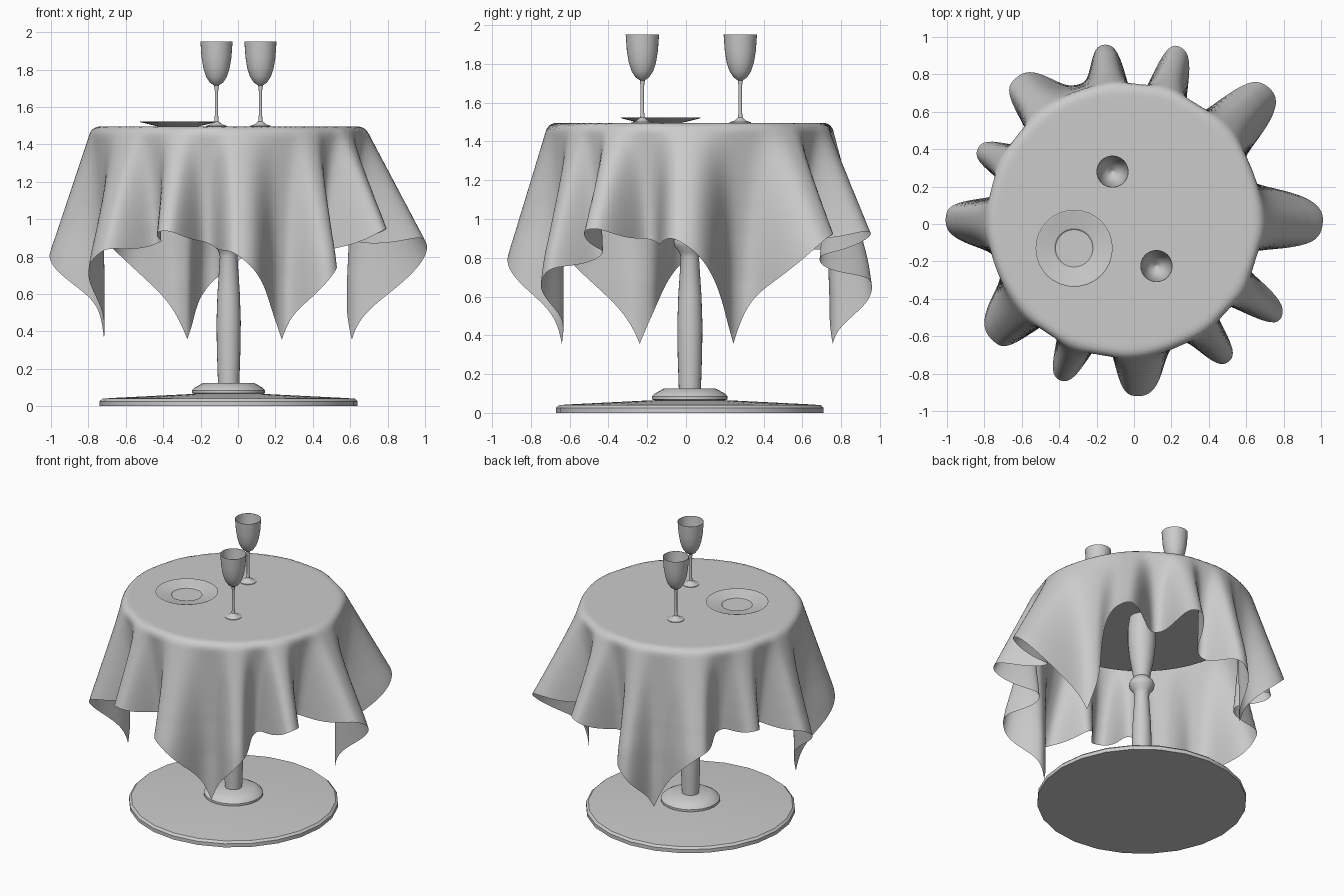
import bpy, bmesh, math

if "Cube" in bpy.data.objects:
    bpy.data.objects.remove(bpy.data.objects["Cube"])

CX, CY = -0.05, 0.02          # table axis
TOP = 1.495                   # height of the cloth surface


def finish(name, bm, angle=35):
    me = bpy.data.meshes.new(name)
    bm.to_mesh(me)
    bm.free()
    ob = bpy.data.objects.new(name, me)
    bpy.context.collection.objects.link(ob)
    bpy.ops.object.select_all(action='DESELECT')
    ob.select_set(True)
    bpy.context.view_layer.objects.active = ob
    bpy.ops.object.shade_smooth_by_angle(angle=math.radians(angle))
    return ob


def lathe(name, profile, loc, steps=32, angle=35):
    bm = bmesh.new()
    vs = [bm.verts.new((r, 0, z)) for r, z in profile]
    es = [bm.edges.new(p) for p in zip(vs, vs[1:])]
    bmesh.ops.spin(bm, geom=vs + es, axis=(0, 0, 1), cent=(0, 0, 0),
                   angle=2 * math.pi, steps=steps)
    bmesh.ops.remove_doubles(bm, verts=bm.verts[:], dist=1e-4)
    bmesh.ops.recalc_face_normals(bm, faces=bm.faces[:])
    ob = finish(name, bm, angle)
    ob.location = loc
    return ob


# Table: foot disc, collar, turned column, round top
lathe("base_disc", [(0, 0), (.69, 0), (.69, .026), (.675, .04),
                    (.62, .044), (.2, .065), (0, .065)], (CX, CY, 0), 24)
lathe("base_collar", [(0, .06), (.17, .06), (.195, .07), (.195, .085), (.18, .1),
                      (.135, .125), (0, .125)], (CX, CY, 0), 24)
lathe("column", [(0, .12), (.057, .12), (.063, .3), (.065, .45), (.06, .6),
                 (.047, .8), (.055, .83), (.08, .86), (.085, .885), (.075, .91),
                 (.053, .935), (.06, .97), (.08, 1.08), (.093, 1.2), (.093, 1.3),
                 (.08, 1.4), (0, 1.4)], (CX, CY, 0), 24)
lathe("table_top", [(0, 1.39), (.695, 1.39), (.7, 1.4), (.7, 1.46),
                    (.68, 1.483), (0, 1.483)], (CX, CY, 0), 48)

# Tablecloth: square sheet bent over the table edge into twelve folds
HALF, TURN, R0, BEND = 1.31, 65, 0.69, 0.07
PEAKS = [(-3, 1.05), (44, 1.05), (72.5, .965), (96, .94), (129, .96), (154, .87),
         (178, .95), (224, .94), (248, .92), (273, .95), (307, .93), (328, .98)]
CORNERS = [(22, .67), (108, .77), (199, .70), (294, .71)]


def hang(deg):
    d = (deg - TURN + 45) % 90 - 45
    return HALF / math.cos(math.radians(d)) - R0 - .04


def slope(deg, r):
    return (r - .73) / hang(deg)


folds = []
for i, (a, r) in enumerate(PEAKS):
    b = PEAKS[(i + 1) % 12][0] + (360 if i == 11 else 0)
    v, vr = next((c for c in CORNERS if a < c[0] < b), ((a + b) / 2, .67))
    folds += [(a, slope(a, r), True), (v, slope(v, vr), False)]
folds.append((357, folds[0][1], True))


def fold_slope(deg):
    deg = (deg + 3) % 360 - 3
    for (a, sa, peak), (b, sb, _) in zip(folds, folds[1:]):
        if a <= deg <= b:
            x = (deg - a) / (b - a)
            if not peak:
                x, sa, sb = 1 - x, sb, sa
            w = .5 + .5 * math.cos(math.pi * x)
            w = .4 * w + .6 * w * w * (3 - 2 * w)      # rounder, steeper folds
            return sb + (sa - sb) * w
    return 0


def drape(x, y):
    s, phi = math.hypot(x, y), math.atan2(y, x)
    phi -= math.radians(3.5) * math.sin(phi)           # slight skew of the cloth
    if s <= R0:
        return s * math.cos(phi), s * math.sin(phi), 0
    k, r, z, n = fold_slope(math.degrees(phi)), R0, 0, 30
    ds = (s - R0) / n
    for j in range(n):
        t = (j + .5) * ds
        kk = k if t < .7 else k * max(.1, 1 - (t - .7) * 3)
        a = math.acos(kk) * min(1, t / BEND)
        r += math.cos(a) * ds
        z -= math.sin(a) * ds
    return r * math.cos(phi), r * math.sin(phi), z


bm = bmesh.new()
bmesh.ops.create_grid(bm, x_segments=110, y_segments=110, size=HALF)
ca, sa = math.cos(math.radians(TURN)), math.sin(math.radians(TURN))
for v in bm.verts:
    x, y, _ = v.co
    v.co = drape(x * ca - y * sa, x * sa + y * ca)
cloth = finish("tablecloth", bm, 80)
cloth.location = (CX, CY, TOP)

# Plate with a flat well and a sloping rim
lathe("plate", [(0, .004), (.1, .004), (.107, .01), (.2, .027), (.206, .026),
                (.2, .022), (.11, 0), (0, 0)], (-.32, -.13, TOP + .001), 32, 10)

# Wine glasses
glass = [(0, 0), (.055, 0), (.055, .004), (.03, .012), (.012, .028), (.009, .06),
         (.009, .19), (.013, .22), (.035, .235), (.055, .265), (.07, .31),
         (.08, .37), (.086, .455), (.084, .455), (.078, .37), (.068, .312),
         (.053, .268), (.033, .24), (.01, .225), (0, .215)]
for name, x, y in (("front_glass", .12, -.225), ("back_glass", -.115, .28)):
    lathe(name, glass, (x, y, TOP), 32)
